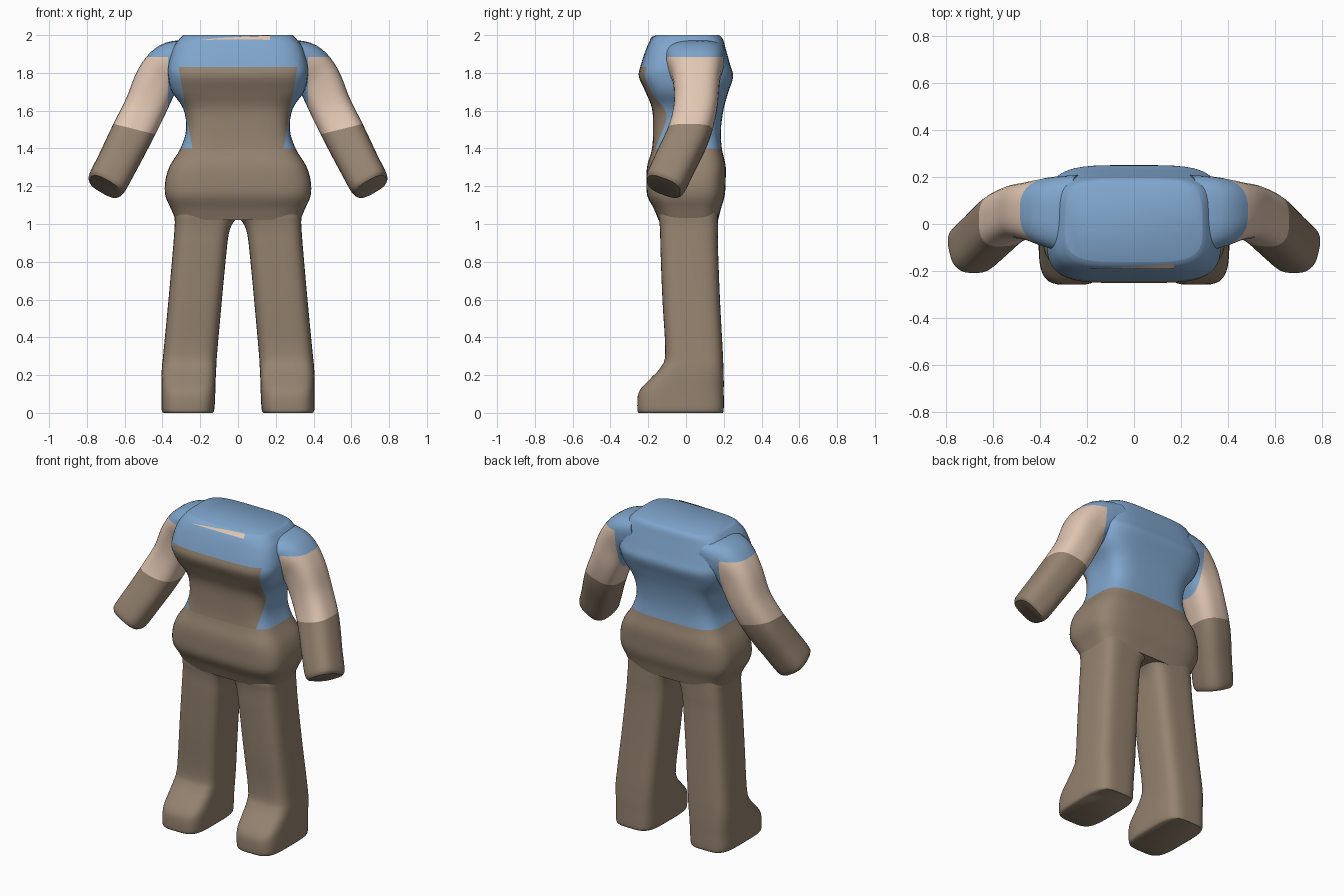
import bpy
import bmesh
from math import cos, sin, pi, radians, copysign
from mathutils import Vector
from mathutils.bvhtree import BVHTree

cube = bpy.data.objects.get("Cube")
if cube:
    bpy.data.objects.remove(cube, do_unlink=True)


def make_material(name, rgb):
    mat = bpy.data.materials.new(name)
    mat.use_nodes = True
    mat.diffuse_color = (*rgb, 1)
    mat.node_tree.nodes["Principled BSDF"].inputs["Base Color"].default_value = (*rgb, 1)
    return mat


MATERIALS = [
    make_material("brown cloth", (0.30, 0.225, 0.16)),
    make_material("blue shirt", (0.215, 0.38, 0.61)),
    make_material("skin", (0.76, 0.57, 0.45)),
]
BROWN, BLUE, SKIN = range(3)


def smooth_rows(rows, steps):
    """Catmull-Rom interpolation between rows of numbers."""
    rows = [Vector(r) for r in rows]
    out = []
    for i in range(len(rows) - 1):
        a, b, c, d = (rows[max(0, min(len(rows) - 1, i + k))] for k in (-1, 0, 1, 2))
        for s in range(steps):
            t = s / steps
            out.append(0.5 * (2 * b + (c - a) * t + (2 * a - 5 * b + 4 * c - d) * t ** 2
                              + (3 * b - a - 3 * c + d) * t ** 3))
    return out + [rows[-1]]


def outline(power, count=48):
    """Unit rounded rectangle."""
    def f(v):
        return copysign(abs(v) ** (2 / power), v)
    angles = [2 * pi * (i + 0.5) / count for i in range(count)]
    return [(f(cos(a)), f(sin(a))) for a in angles]


def skin_rings(rings):
    bm = bmesh.new()
    loops = [[bm.verts.new(p) for p in ring] for ring in rings]
    for lo, hi in zip(loops, loops[1:]):
        for i in range(len(lo)):
            j = (i + 1) % len(lo)
            bm.faces.new((lo[i], lo[j], hi[j], hi[i]))
    bm.faces.new(loops[0][::-1])
    bm.faces.new(loops[-1])
    bmesh.ops.recalc_face_normals(bm, faces=bm.faces)
    return bm


def loft(rows, power, steps=4):
    """Rows are (z, left, right, front, back)."""
    rings = []
    for z, x0, x1, y0, y1 in smooth_rows(rows, steps):
        rings.append([((x0 + x1) / 2 + u * (x1 - x0) / 2,
                       (y0 + y1) / 2 + v * (y1 - y0) / 2, z) for u, v in outline(power)])
    return skin_rings(rings)


def tube(rows, power, steps=5):
    """Rows are (x, y, z, width radius, depth radius) along a limb."""
    rows = smooth_rows(rows, steps)
    rings = []
    for i, row in enumerate(rows):
        ahead, behind = rows[min(i + 1, len(rows) - 1)], rows[max(i - 1, 0)]
        along = Vector(ahead[:3]) - Vector(behind[:3])
        side = along.cross(Vector((0, 1, 0))).normalized()
        depth = side.cross(along).normalized()
        rings.append([Vector(row[:3]) + side * u * row[3] + depth * v * row[4]
                      for u, v in outline(power, 32)])
    return skin_rings(rings)


def cut(bm, point, normal):
    bmesh.ops.bisect_plane(bm, geom=bm.verts[:] + bm.edges[:] + bm.faces[:],
                           plane_co=point, plane_no=normal)


def paint(bm, rule):
    for face in bm.faces:
        face.material_index = rule(face.calc_center_median())


def finish(bm, name):
    mesh = bpy.data.meshes.new(name)
    bm.to_mesh(mesh)
    bm.free()
    for mat in MATERIALS:
        mesh.materials.append(mat)
    mesh.shade_smooth()
    mesh.set_sharp_from_angle(angle=radians(50))
    obj = bpy.data.objects.new(name, mesh)
    bpy.context.collection.objects.link(obj)
    return obj


def mirrored(bm):
    twin = bm.copy()
    for v in twin.verts:
        v.co.x *= -1
    bmesh.ops.reverse_faces(twin, faces=twin.faces)
    return twin


# Torso: hips, waist, chest and flat shoulder line
torso_rows = [(z, -w, w, front, back) for z, w, front, back in (
    (1.02, 0.33, -0.145, 0.17), (1.08, 0.355, -0.17, 0.185), (1.15, 0.385, -0.205, 0.205),
    (1.23, 0.385, -0.21, 0.21), (1.31, 0.36, -0.205, 0.21), (1.4, 0.305, -0.18, 0.19),
    (1.5, 0.275, -0.175, 0.185), (1.61, 0.29, -0.18, 0.2), (1.7, 0.35, -0.215, 0.225),
    (1.78, 0.37, -0.25, 0.25), (1.84, 0.37, -0.24, 0.235), (1.93, 0.345, -0.21, 0.21),
    (1.98, 0.31, -0.185, 0.195), (2.0, 0.29, -0.16, 0.175))]
torso = loft(torso_rows, 4.2)
BIB_TOP, SHIRT_HEM, SLOPE = 1.83, 1.4, 0.17


def bib_edge(z):
    return 0.25 + SLOPE * (z - 1.45)


for level in (BIB_TOP, SHIRT_HEM):
    cut(torso, (0, 0, level), (0, 0, 1))
for s in (-1, 1):
    cut(torso, (s * bib_edge(1.45), 0, 1.45), (s, 0, -SLOPE))


def torso_colour(p):
    if p.z < SHIRT_HEM:
        return BROWN
    bib = p.z < BIB_TOP and p.y < 0 and abs(p.x) < bib_edge(p.z)
    return BROWN if bib else BLUE


paint(torso, torso_colour)

# Thin skin sliver along the front of the neckline, laid on the torso
surface = BVHTree.FromBMesh(torso)
sliver = bmesh.new()
edges = []
for i in range(13):
    t = i / 12
    x = -0.2 + 0.37 * t
    pair = []
    for lift in (0, 0.02 * t + 0.001):
        co, normal, _, _ = surface.find_nearest(Vector((x, -0.186 + lift, 1.972 + lift)))
        pair.append(sliver.verts.new(co + normal * 0.004))
    edges.append(pair)
for (a, b), (c, d) in zip(edges, edges[1:]):
    sliver.faces.new((a, c, d, b))
paint(sliver, lambda p: SKIN)
finish(sliver, "neckline_sliver")
finish(torso, "torso")

# Legs with forward-pointing feet
leg = loft([
    (0.0, 0.135, 0.395, -0.25, 0.195), (0.02, 0.125, 0.405, -0.258, 0.2),
    (0.11, 0.12, 0.405, -0.25, 0.2), (0.18, 0.118, 0.405, -0.19, 0.2),
    (0.24, 0.115, 0.403, -0.135, 0.198), (0.32, 0.11, 0.395, -0.11, 0.195),
    (0.6, 0.085, 0.368, -0.125, 0.18), (0.86, 0.06, 0.345, -0.135, 0.17),
    (0.95, 0.048, 0.338, -0.137, 0.17), (1.0, 0.03, 0.335, -0.14, 0.17),
    (1.04, 0.004, 0.335, -0.145, 0.17), (1.1, 0.004, 0.33, -0.145, 0.17)], 4)
paint(leg, lambda p: BROWN)
finish(mirrored(leg), "right_leg")
finish(leg, "left_leg")

# Arms: short sleeve, bare upper arm, long glove
arm = tube([
    (0.25, 0.04, 1.89, 0.09, 0.17), (0.35, 0.05, 1.845, 0.12, 0.15),
    (0.425, 0.055, 1.765, 0.118, 0.125), (0.49, 0.05, 1.62, 0.112, 0.115),
    (0.56, 0.015, 1.48, 0.112, 0.112), (0.635, -0.055, 1.33, 0.108, 0.11),
    (0.69, -0.105, 1.225, 0.105, 0.108), (0.705, -0.118, 1.198, 0.09, 0.095)], 2.8)
SLEEVE, GLOVE = 1.885, 1.5
cut(arm, (0, 0, SLEEVE), (0, 0, 1))
cut(arm, (0, 0, GLOVE), (-0.25, 0, 1))
cut(arm, (0.37, 0, 0), (1, 0, 0))


def arm_colour(p):
    if p.z > SLEEVE or p.x < 0.37:
        return BLUE
    return BROWN if p.z - 0.25 * p.x < GLOVE else SKIN


# Glove edge tilts slightly with the arm
GLOVE = 1.365
cut(arm, (0, 0, GLOVE), (-0.25, 0, 1))
paint(arm, arm_colour)
finish(mirrored(arm), "right_arm")
finish(arm, "left_arm")
